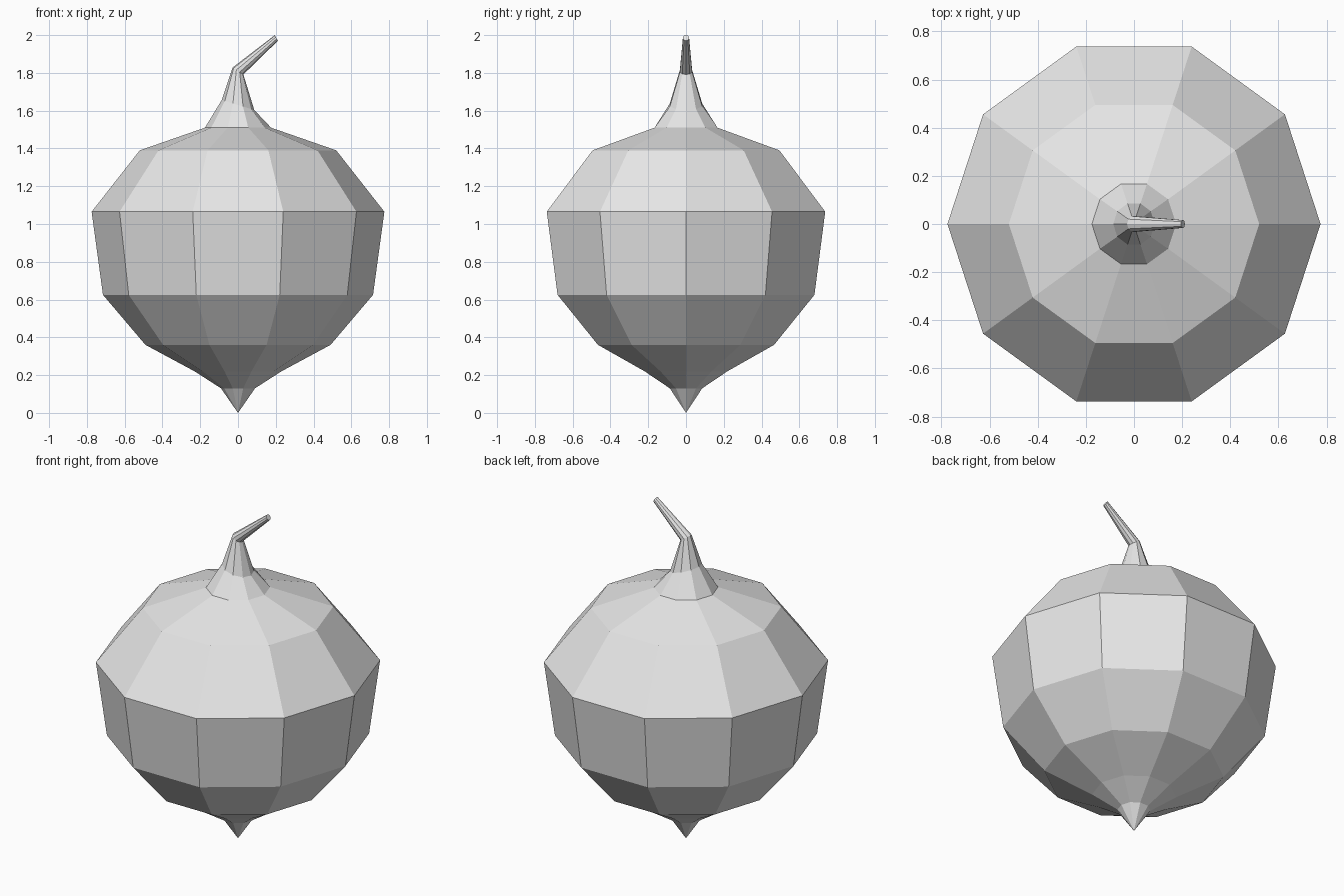
import bpy, bmesh, math
from mathutils import Matrix, Vector

cube = bpy.data.objects.get("Cube")
if cube:
    bpy.data.objects.remove(cube, do_unlink=True)

SIDES = 10

grey = bpy.data.materials.new("light_grey")
grey.use_nodes = True
colour = (0.8, 0.8, 0.8, 1)
grey.diffuse_color = colour
grey.node_tree.nodes["Principled BSDF"].inputs["Base Color"].default_value = colour


def add_ring(bm, radius, x, z, tilt=0):
    """Ten-sided ring, tilted towards +x by an angle in degrees."""
    turn = Matrix.Rotation(math.radians(tilt), 3, "Y")
    ring = []
    for i in range(SIDES):
        a = math.tau * i / SIDES
        point = turn @ Vector((radius * math.cos(a), radius * math.sin(a), 0))
        ring.append(bm.verts.new(point + Vector((x, 0, z))))
    return ring


bm = bmesh.new()

# Bulb and bent stem: radius, centre x, height, tilt
sections = [
    (0.09, 0, 0.13, 0),
    (0.23, 0, 0.22, 0),
    (0.49, 0, 0.36, 0),
    (0.715, 0, 0.625, 0),
    (0.775, 0, 1.065, 0),
    (0.52, 0, 1.39, 0),
    (0.175, 0, 1.51, 0),
    (0.09, 0, 1.63, 17),
    (0.034, 0, 1.81, 33),
    (0.017, 0.203, 1.985, 60),
]
rings = [add_ring(bm, *s) for s in sections]
for low, high in zip(rings, rings[1:]):
    for i in range(SIDES):
        j = (i + 1) % SIDES
        bm.faces.new((low[i], low[j], high[j], high[i]))

# Pointed root and cut stem end
root = bm.verts.new((0, 0, 0))
for i in range(SIDES):
    bm.faces.new((root, rings[0][(i + 1) % SIDES], rings[0][i]))
bm.faces.new(rings[-1])
bmesh.ops.recalc_face_normals(bm, faces=bm.faces)

mesh = bpy.data.meshes.new("bulb_with_stem")
bm.to_mesh(mesh)
bm.free()
mesh.materials.append(grey)
bulb = bpy.data.objects.new("bulb_with_stem", mesh)
bpy.context.collection.objects.link(bulb)
